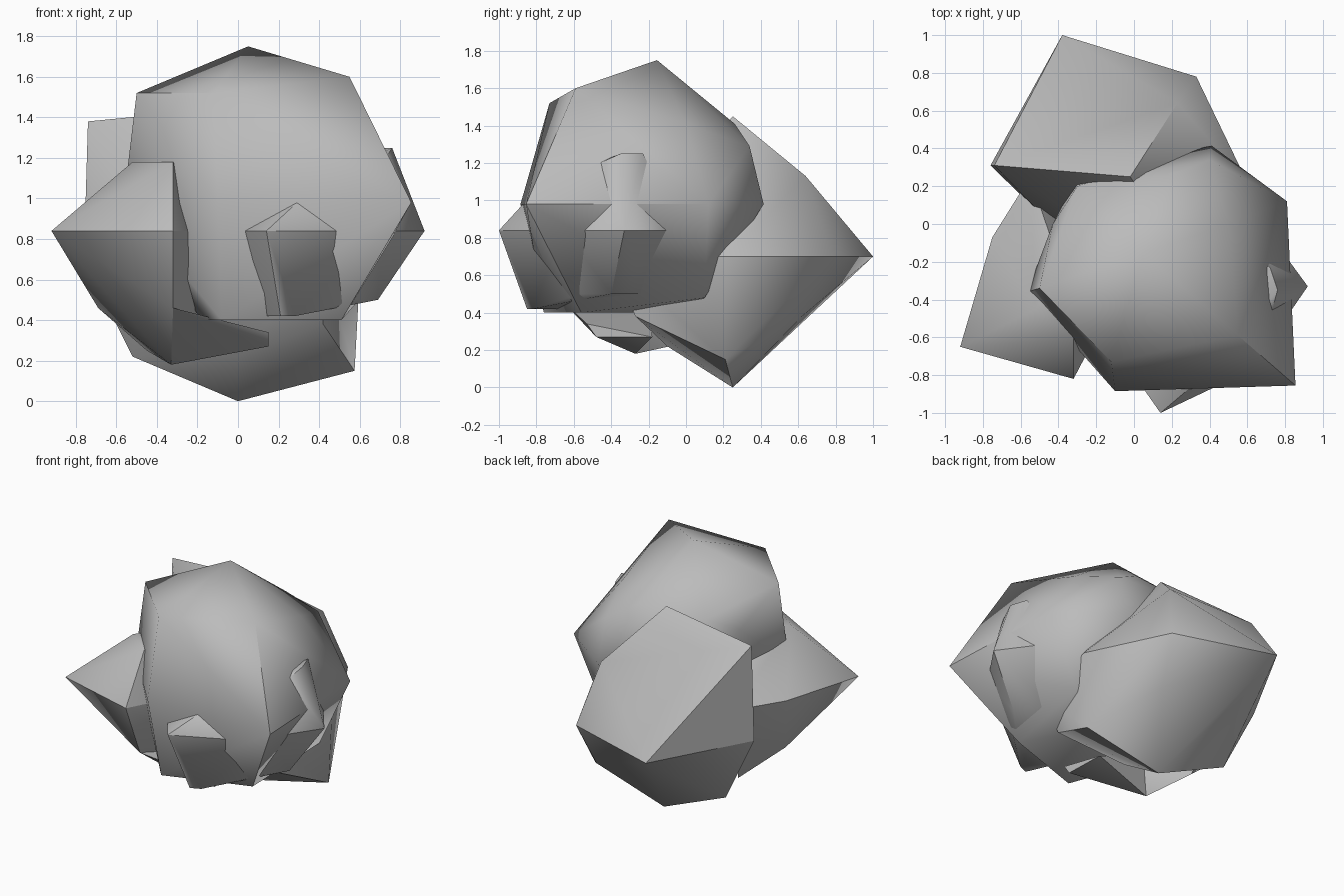
import bpy, bmesh, math

stone = bpy.data.materials.new("grey stone")
stone.diffuse_color = (0.5, 0.5, 0.5, 1)


def rock(name, rings, sharp=52, waist=None, waist_sharp=15):
    """Faceted boulder: hull around a few level rings of corners, (z, [(x, y), ...])."""
    bm = bmesh.new()
    for z, corners in rings:
        for x, y in corners:
            bm.verts.new((x, y, z))
    bmesh.ops.convex_hull(bm, input=bm.verts[:])
    loose = [v for v in bm.verts if not v.link_faces]
    bmesh.ops.delete(bm, geom=loose, context='VERTS')
    bmesh.ops.recalc_face_normals(bm, faces=bm.faces[:])
    # soft faces, crisp ridges, and a crisp level waist line
    for f in bm.faces:
        f.smooth = True
    for e in bm.edges:
        on_waist = waist is not None and all(abs(v.co.z - waist) < 0.001 for v in e.verts)
        limit = waist_sharp if on_waist else sharp
        e.smooth = e.calc_face_angle(0) < math.radians(limit)
    me = bpy.data.meshes.new(name)
    bm.to_mesh(me)
    bm.free()
    me.materials.append(stone)
    ob = bpy.data.objects.new(name, me)
    bpy.context.collection.objects.link(ob)
    return ob


# large boulder on top
rock("top_boulder", [
    (1.75, [(0.05, -0.155)]),
    (1.60, [(0.55, -0.59)]),
    (1.52, [(-0.12, -0.73), (-0.50, -0.34)]),
    (1.41, [(-0.30, 0.20), (0.20, 0.26), (0.50, 0.0)]),
    (1.29, [(0.40, 0.34), (-0.43, 0.0)]),
    (0.98, [(0.855, -0.855), (0.81, 0.12), (0.41, 0.415), (-0.30, 0.25),
            (-0.43, 0.0), (-0.565, -0.36), (-0.10, -0.885)]),
    (0.48, [(0.58, 0.10)]),
    (0.40, [(0.51, -0.56), (-0.08, -0.76), (-0.18, -0.50), (0.20, 0.0)]),
], waist=0.98, waist_sharp=40)

# boulder standing at the back
rock("back_boulder", [
    (1.45, [(-0.02, 0.25)]),
    (1.38, [(-0.74, 0.31)]),
    (1.13, [(0.23, 0.64)]),
    (0.70, [(-0.38, 1.0), (0.33, 0.78), (0.605, 0.21), (0.42, -0.42),
            (-0.43, -0.01), (-0.76, 0.31)]),
    (0.46, [(-0.30, 0.73)]),
    (0.38, [(0.28, 0.62), (0.42, -0.27)]),
    (0.22, [(-0.52, 0.29), (0.0, -0.10)]),
    (0.15, [(0.575, 0.21)]),
    (0.0, [(0.0, 0.25)]),
], waist=0.70)

# pointed boulder at the left
rock("left_boulder", [
    (1.18, [(-0.52, -0.45), (-0.32, -0.61), (-0.38, -0.25)]),
    (0.84, [(-0.92, -0.65), (-0.32, -0.82), (-0.75, -0.07), (-0.55, 0.25), (-0.10, -0.40)]),
    (0.46, [(-0.69, -0.15), (-0.32, -0.66), (-0.12, -0.38)]),
    (0.25, [(-0.45, 0.05)]),
    (0.18, [(-0.33, -0.27)]),
], waist=0.84)

# low ledge reaching under the top boulder
rock("low_ledge", [
    (0.46, [(-0.32, -0.66), (-0.40, -0.20)]),
    (0.34, [(0.15, -0.53)]),
    (0.27, [(0.15, -0.48), (0.14, -0.18)]),
    (0.18, [(-0.33, -0.27)]),
])

# wedge showing through at the front and the right
rock("front_boulder", [
    (1.25, [(0.76, -0.35), (0.72, -0.23)]),
    (1.20, [(0.73, -0.46)]),
    (1.08, [(0.40, -0.78)]),
    (0.84, [(0.14, -1.0), (0.92, -0.33), (0.52, -0.82), (0.70, -0.65),
            (0.70, -0.03), (0.40, 0.0), (0.0, -0.80)]),
    (0.50, [(0.69, -0.40), (0.58, -0.56), (0.55, -0.20)]),
    (0.42, [(0.21, -0.85), (0.28, -0.82), (0.10, -0.60)]),
], waist=0.84)
